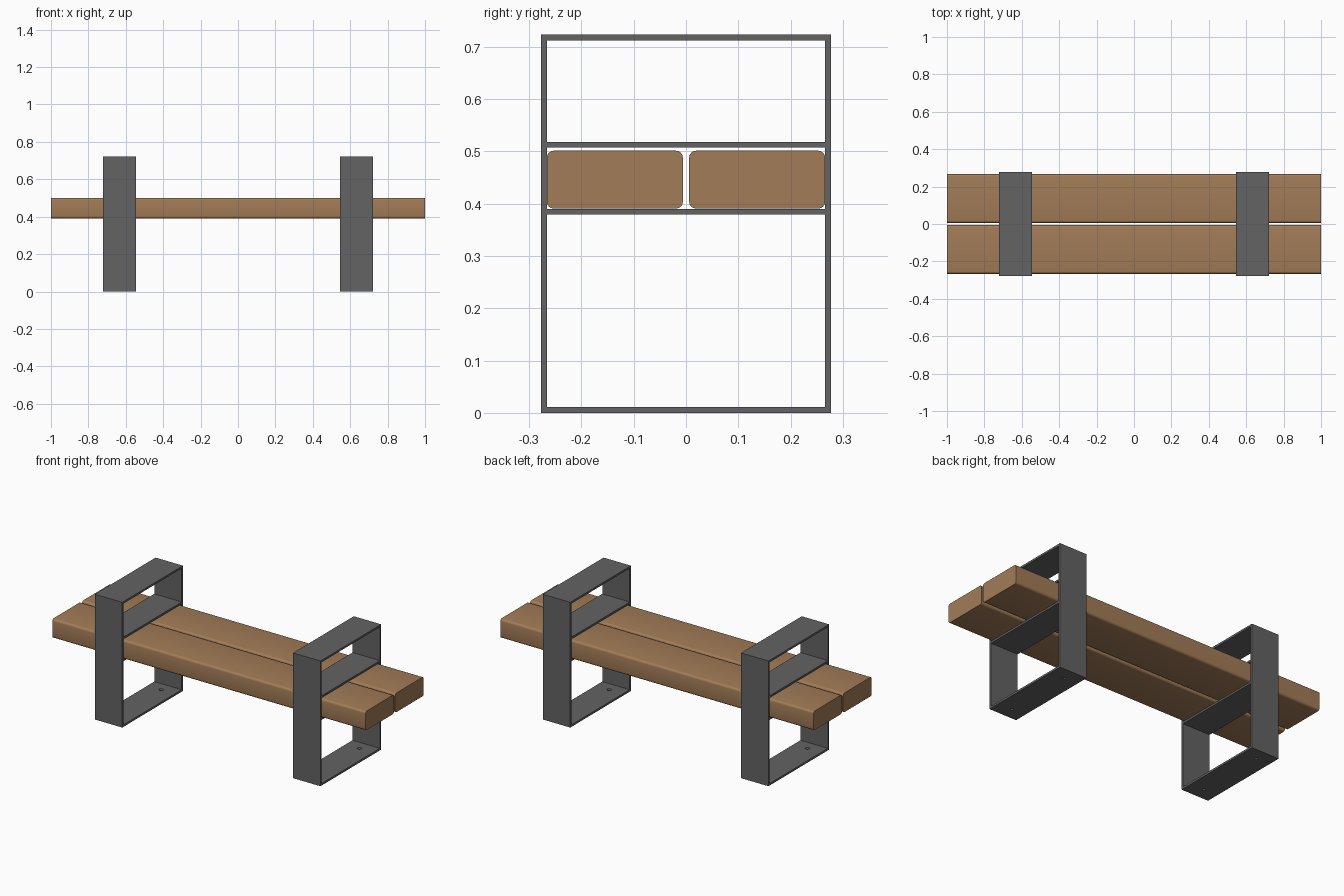
import bpy, bmesh

if "Cube" in bpy.data.objects:
    bpy.data.objects.remove(bpy.data.objects["Cube"])

W, T = 0.277, 0.0115         # frame half depth, plate thickness
H = 0.723                    # frame height
FX, FW = 0.633, 0.175        # frame centre, strap width


def material(name, color):
    m = bpy.data.materials.new(name)
    m.diffuse_color = color
    m.use_nodes = True
    m.node_tree.nodes["Principled BSDF"].inputs["Base Color"].default_value = m.diffuse_color
    return m


steel = material("dark_steel", (0.125, 0.125, 0.125, 1))
wood = material("warm_wood", (0.36, 0.20, 0.095, 1))


def finish(bm, name, mat):
    bmesh.ops.recalc_face_normals(bm, faces=bm.faces)
    me = bpy.data.meshes.new(name)
    bm.to_mesh(me)
    bm.free()
    ob = bpy.data.objects.new(name, me)
    bpy.context.collection.objects.link(ob)
    if mat:
        me.materials.append(mat)
    return ob


def box(name, x0, x1, y0, y1, z0, z1, mat, bevel=0):
    bm = bmesh.new()
    bmesh.ops.create_cube(bm, size=1)
    for v in bm.verts:
        v.co = (x1 if v.co.x > 0 else x0, y1 if v.co.y > 0 else y0, z1 if v.co.z > 0 else z0)
    if bevel:
        # round only the long edges, leaving sawn ends flat
        long_edges = [e for e in bm.edges if abs(e.verts[0].co.x - e.verts[1].co.x) > 1]
        bmesh.ops.bevel(bm, geom=long_edges, offset=bevel, segments=4, profile=0.5, affect='EDGES')
    return finish(bm, name, mat)


def frame_loop(name, x0, x1):
    bm = bmesh.new()
    rings = []
    for x in (x0, x1):
        for t in (0, T):
            rings.append([bm.verts.new((x, y, z)) for y, z in
                          ((-W + t, t), (W - t, t), (W - t, H - t), (-W + t, H - t))])
    for a, b in ((0, 1), (1, 3), (3, 2), (2, 0)):
        for i in range(4):
            j = (i + 1) % 4
            bm.faces.new((rings[a][i], rings[a][j], rings[b][j], rings[b][i]))
    return finish(bm, name, steel)


for side, cx in (("left", -FX), ("right", FX)):
    x0, x1 = cx - FW / 2, cx + FW / 2
    # closed rectangular strap with anchor holes in the base
    frame = frame_loop(side + "_frame", x0, x1)
    for y in (-0.205, 0.205):
        bpy.ops.mesh.primitive_cone_add(vertices=24, radius1=0.006, radius2=0.014, depth=0.02,
                                        location=(cx, y, T / 2))
        cutter = bpy.context.object
        cutter.name = "hole_cutter"
        cutter.hide_render = True
        mod = frame.modifiers.new("hole", 'BOOLEAN')
        mod.operation = 'DIFFERENCE'
        mod.solver = 'EXACT'
        mod.object = cutter
        bpy.context.view_layer.objects.active = frame
        bpy.ops.object.modifier_apply(modifier=mod.name)
        bpy.data.objects.remove(cutter)
    # crossbars under and over the seat
    box(side + "_lower_bar", x0, x1, -W + T, W - T, 0.379, 0.39, steel)
    box(side + "_upper_bar", x0, x1, -W + T, W - T, 0.507, 0.518, steel)

# two seat beams
for name, y0, y1 in (("front_plank", -0.266, -0.006), ("back_plank", 0.006, 0.266)):
    plank = box(name, -1, 1, y0, y1, 0.3905, 0.501, wood, bevel=0.013)
    bpy.ops.object.select_all(action='DESELECT')
    plank.select_set(True)
    bpy.context.view_layer.objects.active = plank
    bpy.ops.object.shade_smooth_by_angle()
